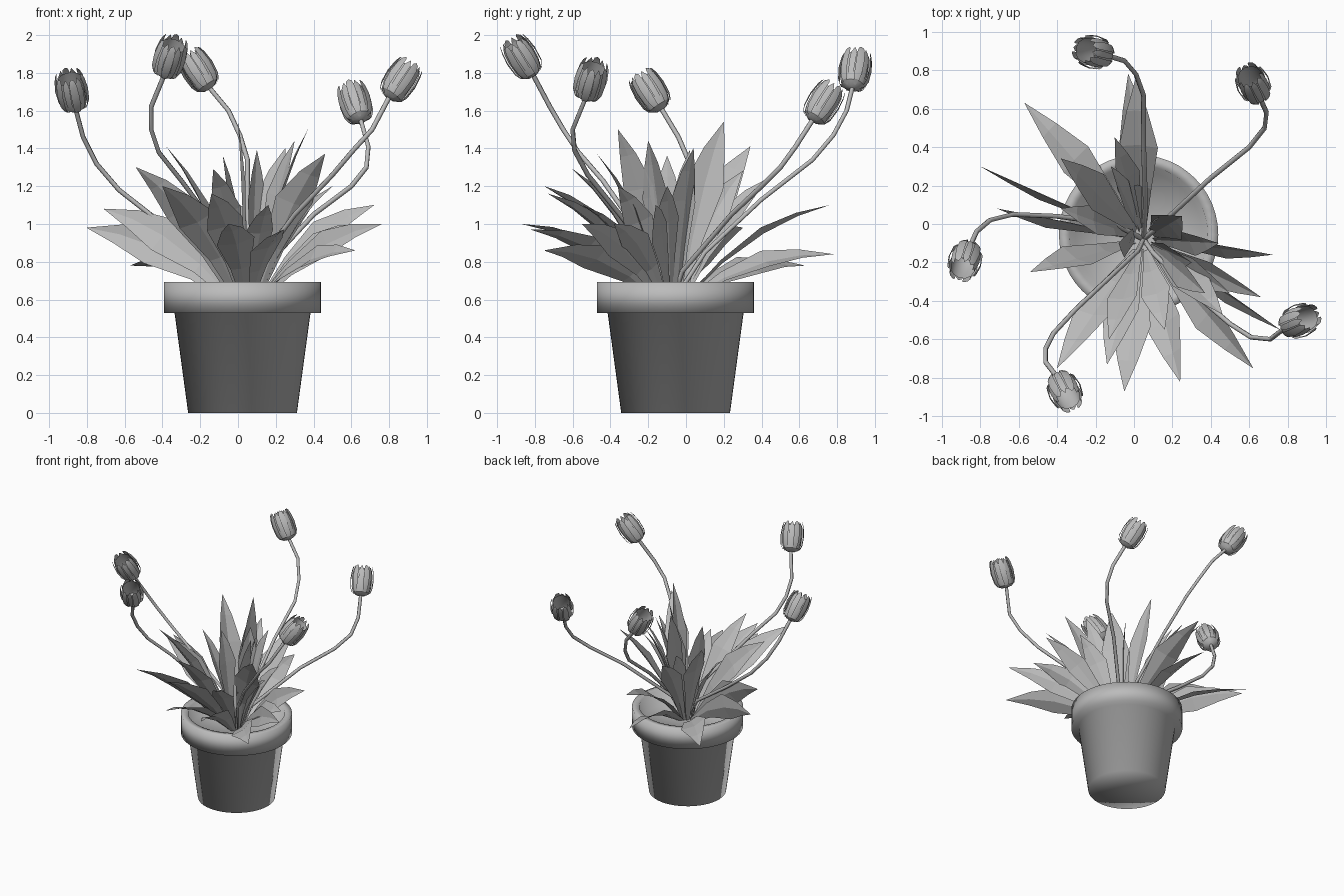
import bpy, bmesh, math
from mathutils import Vector, Matrix

cube = bpy.data.objects.get("Cube")
if cube:
    bpy.data.objects.remove(cube)

clay = bpy.data.materials.new("plain_grey")
clay.use_nodes = True
clay.diffuse_color = (0.5, 0.5, 0.5, 1)
clay.node_tree.nodes["Principled BSDF"].inputs["Base Color"].default_value = (0.5, 0.5, 0.5, 1)


def make_object(name, bm, smooth_angle=None):
    """Turn a bmesh into an object, optionally smooth shaded."""
    mesh = bpy.data.meshes.new(name)
    bm.to_mesh(mesh)
    bm.free()
    obj = bpy.data.objects.new(name, mesh)
    bpy.context.collection.objects.link(obj)
    mesh.materials.append(clay)
    if smooth_angle:
        bpy.ops.object.select_all(action="DESELECT")
        obj.select_set(True)
        bpy.context.view_layer.objects.active = obj
        bpy.ops.object.shade_smooth_by_angle(angle=math.radians(smooth_angle))
    return obj


def lathe(bm, profile, steps):
    """Spin a (radius, height) profile around the z axis."""
    verts = [bm.verts.new((r, 0, z)) for r, z in profile]
    edges = [bm.edges.new(pair) for pair in zip(verts, verts[1:])]
    bmesh.ops.spin(bm, geom=verts + edges, cent=(0, 0, 0), axis=(0, 0, 1),
                   angle=math.tau, steps=steps, use_duplicate=False)
    bmesh.ops.remove_doubles(bm, verts=bm.verts, dist=0.0005)


# Pot with a thick collar, closed by the soil inside it
bm = bmesh.new()
lathe(bm, [(0, 0), (0.288, 0), (0.36, 0.53), (0.415, 0.53), (0.415, 0.692),
           (0.36, 0.692), (0.33, 0.58), (0, 0.59)], 48)
bmesh.ops.recalc_face_normals(bm, faces=bm.faces)
make_object("pot", bm, 180).location = (0.024, -0.055, 0)


def strip(bm, rows):
    """Skin a list of three-point rows with quads."""
    rows = [[bm.verts.new(p) for p in row] for row in rows]
    for low, high in zip(rows, rows[1:]):
        for i in (0, 1):
            bm.faces.new((low[i], low[i + 1], high[i + 1], high[i]))


def petal(bm, angle, rows):
    """Add one curved petal; rows are (height, radius, half angle)."""
    points = []
    for z, r, half in rows:
        row = []
        for side in (-1, 0, 1):
            a = angle + side * half
            row.append((r * math.cos(a), r * math.sin(a), z))
        points.append(row)
    strip(bm, points)


def flower(name, base, tip):
    """Closed bud: a ring of inner petals behind a ring of outer petals."""
    bm = bmesh.new()
    lathe(bm, [(0.008, -0.006), (0.035, 0), (0.06, 0.018), (0.068, 0.045), (0.07, 0.13),
               (0.064, 0.19)], 12)
    bmesh.ops.recalc_face_normals(bm, faces=bm.faces)
    outer = [(0, 0.04, 0.17), (0.018, 0.068, 0.22), (0.05, 0.082, 0.25),
             (0.12, 0.088, 0.26), (0.18, 0.081, 0.26), (0.21, 0.073, 0.2), (0.222, 0.066, 0.03)]
    inner = [(0.02, 0.062, 0.15), (0.06, 0.074, 0.2), (0.13, 0.078, 0.22),
             (0.185, 0.071, 0.24), (0.218, 0.06, 0.03)]
    for i in range(6):
        petal(bm, i * math.pi / 3, outer)
        petal(bm, (i + 0.5) * math.pi / 3, inner)
    obj = make_object(name, bm, 30)
    turn = (tip - base).to_track_quat("Z", "Y").to_matrix().to_4x4()
    obj.matrix_world = Matrix.Translation(base) @ turn


def stem(name, points):
    """Round stalk along a list of points."""
    curve = bpy.data.curves.new(name, "CURVE")
    curve.dimensions = "3D"
    curve.bevel_depth = 0.013
    curve.bevel_resolution = 1
    curve.use_fill_caps = True
    spline = curve.splines.new("POLY")
    spline.points.add(len(points) - 1)
    for p, co in zip(spline.points, points):
        p.co = (*co, 1)
    obj = bpy.data.objects.new(name, curve)
    bpy.context.collection.objects.link(obj)
    curve.materials.append(clay)
    bpy.ops.object.select_all(action="DESELECT")
    obj.select_set(True)
    bpy.context.view_layer.objects.active = obj
    bpy.ops.object.convert(target="MESH")


# Stalks: path from the soil up to the bud, last point is the bud's tip
root = Vector((0.05, -0.08, 0.57))
stalks = {
    "left_back": [(0.12, -0.02, 0.75), (0.4, 0.24, 1.05), (0.6, 0.4, 1.2), (0.68, 0.5, 1.3),
                  (0.69, 0.58, 1.41), (0.65, 0.67, 1.55), (0.59, 0.79, 1.74)],
    "left_front": [(0.1, -0.15, 0.78), (0.3, -0.35, 1.05), (0.5, -0.52, 1.26), (0.61, -0.59, 1.39),
                   (0.71, -0.6, 1.5), (0.8, -0.53, 1.67), (0.92, -0.48, 1.85)],
    "right_front": [(0.02, -0.14, 0.8), (-0.3, -0.44, 1.23), (-0.42, -0.57, 1.38),
                    (-0.46, -0.65, 1.5), (-0.46, -0.72, 1.62), (-0.39, -0.81, 1.79),
                    (-0.33, -0.93, 1.98)],
    "right_back": [(0.06, 0.1, 0.85), (0.05, 0.4, 1.13), (0.05, 0.67, 1.34), (0.01, 0.78, 1.47),
                   (-0.05, 0.85, 1.6), (-0.15, 0.88, 1.72), (-0.27, 0.91, 1.91)],
    "right_side": [(-0.1, 0, 0.79), (-0.4, 0.04, 1), (-0.63, 0.05, 1.18), (-0.75, 0.02, 1.32),
                   (-0.82, -0.04, 1.46), (-0.86, -0.13, 1.61), (-0.9, -0.25, 1.8)],
}
for name, path in stalks.items():
    points = [root] + [Vector(p) for p in path]
    stem(name + "_stem", points[:-1])
    flower(name + "_flower", points[-2], points[-1])


def leaf(name, tip, roll, half_width):
    """Folded pointed blade that arches from the root to its tip."""
    tip = Vector(tip)
    outward = Vector((tip.x - root.x, tip.y - root.y, 0))
    base = root + outward.normalized() * 0.05
    bend = (base + tip) / 2 + Vector((0, 0, 0.15)) - outward * 0.04
    along = (tip - base).normalized()
    side = Matrix.Rotation(math.radians(roll), 3, along) @ along.cross(Vector((0, 0, 1))).normalized()
    up = side.cross(along)
    bm = bmesh.new()
    rows = []
    for t, w in ((0, 0.15), (0.3, 0.55), (0.58, 1), (0.8, 0.55), (1, 0.01)):
        mid = base * (1 - t) ** 2 + bend * 2 * t * (1 - t) + tip * t * t
        w *= half_width
        lift = up * w * 0.2
        rows.append((mid - side * w + lift, mid, mid + side * w + lift))
    strip(bm, rows)
    make_object(name, bm)


# Leaves: tip position and roll about the blade, broad ones first
broad = [(-0.57, 0.63, 0.78, 25), (-0.03, 0.78, 0.84, 25), (0.01, 0.76, 1.1, -10),
         (-0.4, -0.75, 1.2, 35), (-0.05, -0.87, 1, 15), (0.24, -0.82, 0.97, 25),
         (0.62, -0.75, 0.86, 38), (-0.8, 0.3, 0.98, -82), (-0.71, 0.08, 1.08, -75),
         (0, 0.2, 1.54, 80), (-0.38, 0.34, 1.41, 30), (-0.14, -0.73, 1.16, 30),
         (0.46, -0.47, 1.37, -35), (0.25, 0.04, 1.4, 20), (-0.54, -0.25, 1.3, 50)]
narrow = [(0.66, -0.38, 1, 45), (0.72, -0.16, 1.1, 65), (0.76, -0.55, 1, 70),
          (0.37, -0.36, 1.5, 40), (0.44, -0.1, 1.2, 40), (0.1, 0.02, 1.39, 80),
          (-0.13, -0.6, 1.29, 30), (-0.12, 0.3, 1.28, 60), (0.3, -0.2, 1.44, 60),
          (0.5, -0.36, 1.2, 40), (-0.38, 0.08, 1.22, 30), (0.16, -0.55, 1.1, 10),
          (-0.1, 0.45, 1.25, 30), (-0.08, -0.1, 1.36, -25)]
for label, group, half_width in (("broad_leaf", broad, 0.102), ("narrow_leaf", narrow, 0.08)):
    for i, (x, y, z, roll) in enumerate(group):
        leaf(f"{label}_{i + 1}", (x, y, z), roll, half_width)
